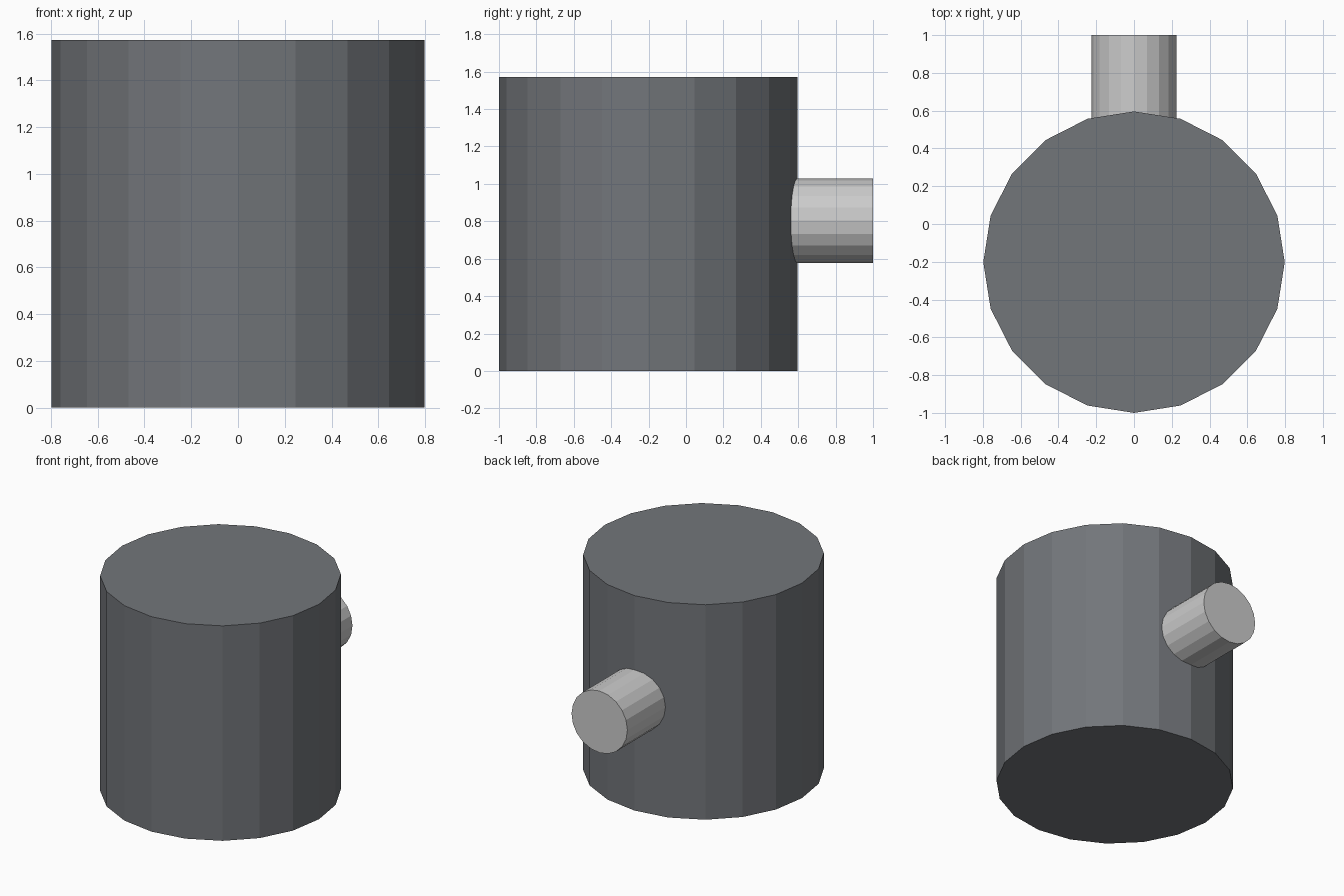
import bpy
from math import pi

if "Cube" in bpy.data.objects:
    bpy.data.objects.remove(bpy.data.objects["Cube"])

SIDES = 20


def cylinder(name, radius, length, location, rotation=(0, 0, 0)):
    bpy.ops.mesh.primitive_cylinder_add(
        vertices=SIDES, radius=radius, depth=length,
        location=location, rotation=rotation)
    obj = bpy.context.object
    obj.name = name
    bpy.ops.object.shade_flat()
    return obj


# Upright drum, standing on the floor
HEIGHT, RADIUS = 1.572, 0.798
drum = cylinder("drum", RADIUS, HEIGHT, (0, RADIUS - 1, HEIGHT / 2))
dark = bpy.data.materials.new("dark_grey")
dark.diffuse_color = (0.17, 0.18, 0.195, 1)
dark.use_nodes = True
dark.node_tree.nodes["Principled BSDF"].inputs["Base Color"].default_value = dark.diffuse_color
drum.data.materials.append(dark)

# Horizontal stub at the back, its inner end buried in the drum
START, END = 0.35, 1.0
cylinder("stub_pipe", 0.226, END - START, (0, (START + END) / 2, 0.803),
         (pi / 2, 0, 0))
